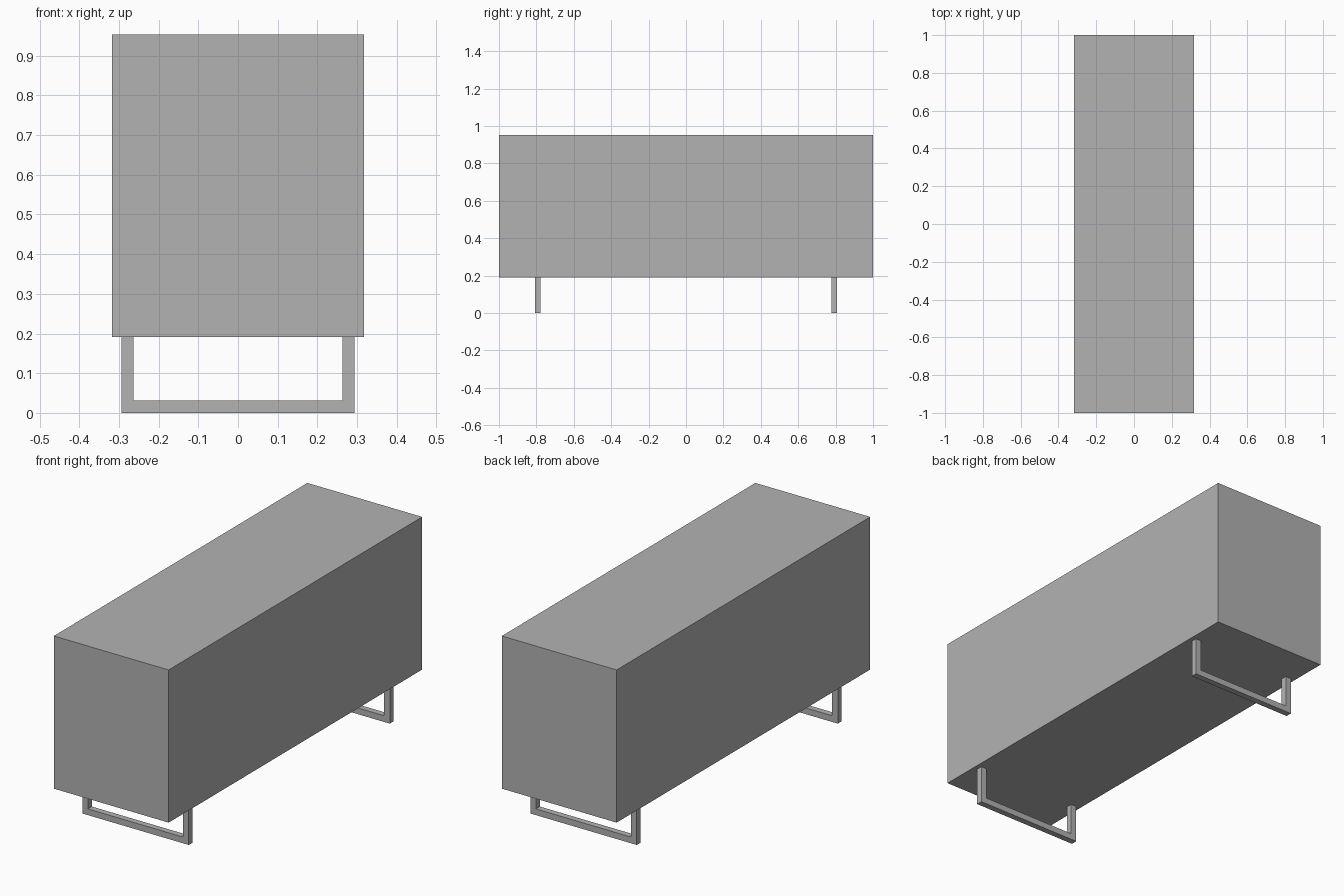
import bpy
import bmesh

cube = bpy.data.objects.get("Cube")
if cube:
    bpy.data.objects.remove(cube, do_unlink=True)

# Overall sizes
HALF_WIDTH, HALF_LENGTH = 0.317, 1.0
BASE_Z, TOP_Z = 0.191, 0.953
LEG_HALF, BAR = 0.294, 0.031
LEG_Y = 0.793

grey = bpy.data.materials.new("plain grey")
grey.use_nodes = True
colour = (0.448, 0.448, 0.448, 1)
grey.diffuse_color = colour
grey.node_tree.nodes["Principled BSDF"].inputs["Base Color"].default_value = colour


def extrude_profile(name, points, y_start, depth):
    """Extrude an x-z outline along y into a closed solid."""
    bm = bmesh.new()
    face = bm.faces.new([bm.verts.new((x, y_start, z)) for x, z in points])
    result = bmesh.ops.extrude_face_region(bm, geom=[face])
    moved = [v for v in result["geom"] if isinstance(v, bmesh.types.BMVert)]
    bmesh.ops.translate(bm, verts=moved, vec=(0, depth, 0))
    bmesh.ops.recalc_face_normals(bm, faces=bm.faces)
    mesh = bpy.data.meshes.new(name)
    bm.to_mesh(mesh)
    bm.free()
    mesh.materials.append(grey)
    obj = bpy.data.objects.new(name, mesh)
    bpy.context.collection.objects.link(obj)
    return obj


# Cabinet body
w = HALF_WIDTH
extrude_profile("cabinet_body", [(-w, BASE_Z), (w, BASE_Z), (w, TOP_Z), (-w, TOP_Z)],
                -HALF_LENGTH, 2 * HALF_LENGTH)

# U-shaped sled legs, one near each end
outer, inner = LEG_HALF, LEG_HALF - BAR
u_profile = [(-outer, BASE_Z), (-outer, 0), (outer, 0), (outer, BASE_Z),
             (inner, BASE_Z), (inner, BAR), (-inner, BAR), (-inner, BASE_Z)]
for name, side in (("front_leg_frame", -1), ("back_leg_frame", 1)):
    extrude_profile(name, u_profile, side * LEG_Y - BAR / 2, BAR)
